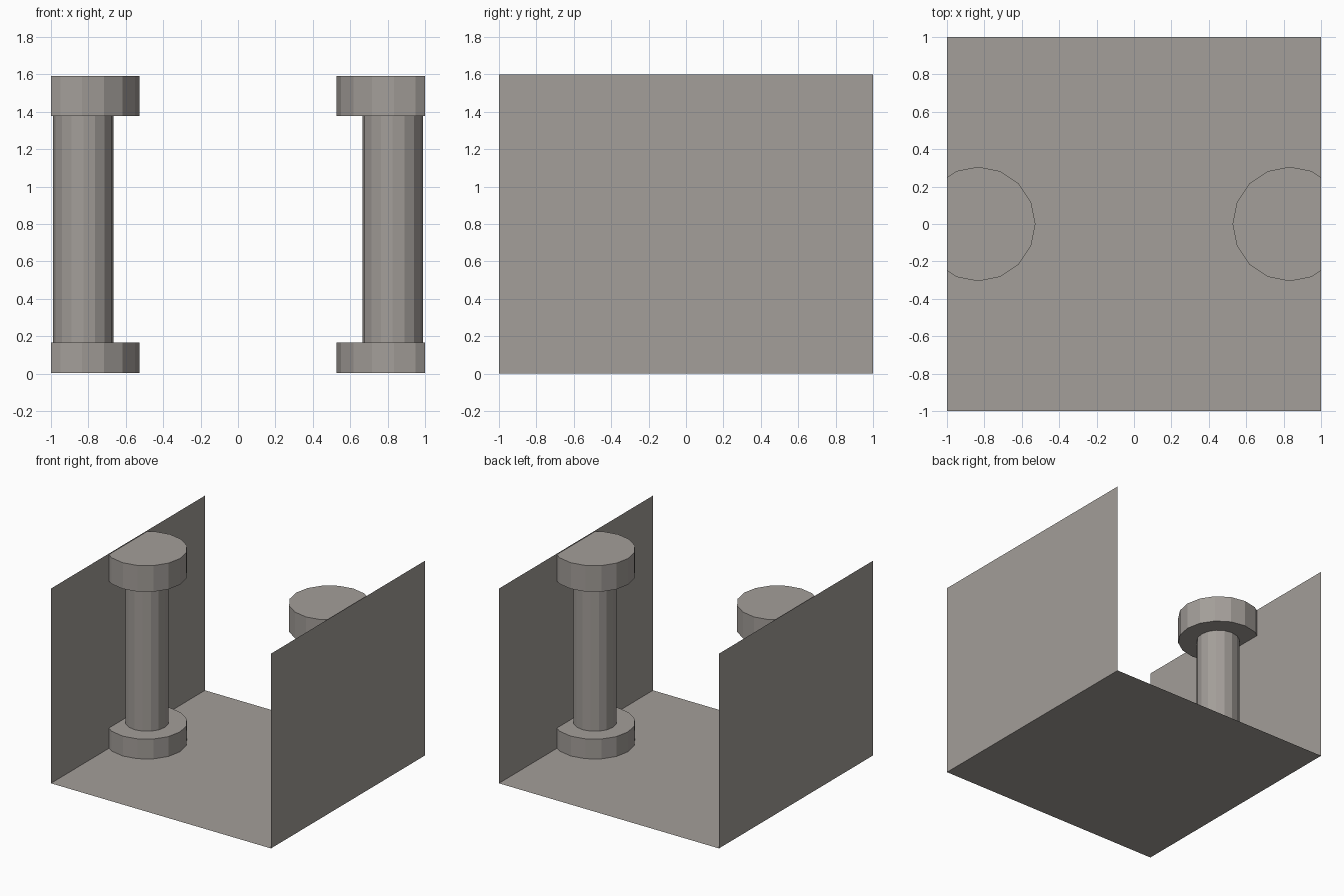
import bpy, bmesh
from mathutils import Matrix

if "Cube" in bpy.data.objects:
    bpy.data.objects.remove(bpy.data.objects["Cube"])

stone = bpy.data.materials.new("warm grey stone")
stone.diffuse_color = (0.367, 0.342, 0.319, 1)
stone.use_nodes = True
stone.node_tree.nodes["Principled BSDF"].inputs["Base Color"].default_value = stone.diffuse_color


def add_object(name, bm):
    me = bpy.data.meshes.new(name)
    bm.normal_update()
    bm.to_mesh(me)
    bm.free()
    me.materials.append(stone)
    ob = bpy.data.objects.new(name, me)
    bpy.context.collection.objects.link(ob)
    return ob


def panel(name, corners):
    bm = bmesh.new()
    bm.faces.new([bm.verts.new(c) for c in corners])
    return add_object(name, bm)


def drum(name, side, x, radius, z0, z1):
    """16-sided upright cylinder, cut off where it meets the wall."""
    bm = bmesh.new()
    bmesh.ops.create_cone(bm, cap_ends=True, segments=16, radius1=radius,
                          radius2=radius, depth=z1 - z0,
                          matrix=Matrix.Translation((side * x, 0, (z0 + z1) / 2)))
    bmesh.ops.bisect_plane(bm, geom=bm.verts[:] + bm.edges[:] + bm.faces[:],
                           plane_co=(side, 0, 0), plane_no=(side, 0, 0),
                           clear_outer=True)
    return add_object(name, bm)


# Floor
panel("floor", [(-1, -1, 0), (1, -1, 0), (1, 1, 0), (-1, 1, 0)])

# Side walls and the columns in front of them
for side, label in ((-1, "left"), (1, "right")):
    ring = [(side, -1, 0), (side, 1, 0), (side, 1, 1.6), (side, -1, 1.6)]
    panel(label + "_wall", ring if side > 0 else ring[::-1])
    drum(label + "_column_base", side, 0.833, 0.306, 0.004, 0.167)
    drum(label + "_column_shaft", side, 0.827, 0.162, 0.167, 1.377)
    drum(label + "_column_capital", side, 0.833, 0.306, 1.377, 1.592)
